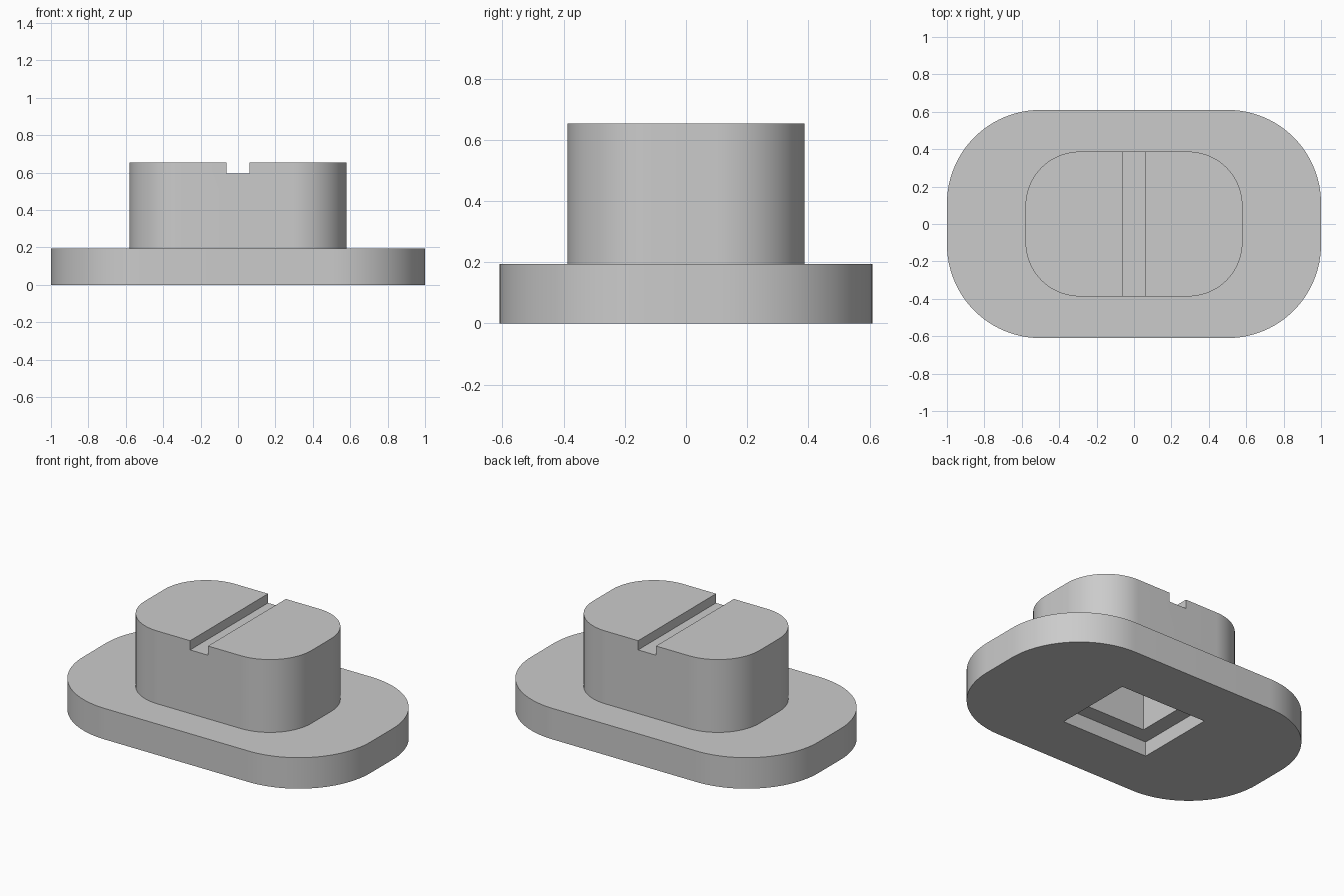
import bpy, bmesh, math

cube = bpy.data.objects.get("Cube")
if cube:
    bpy.data.objects.remove(cube, do_unlink=True)

grey = bpy.data.materials.new("neutral grey")
grey.use_nodes = True
colour = (0.6, 0.6, 0.6, 1)
grey.diffuse_color = colour
grey.node_tree.nodes["Principled BSDF"].inputs["Base Color"].default_value = colour


def rounded_block(name, half_x, half_y, bottom, top, radius=0, steps=24):
    """Upright block whose outline is a rectangle with rounded corners."""
    outline = []
    for i, (sx, sy) in enumerate([(1, 1), (-1, 1), (-1, -1), (1, -1)]):
        cx, cy = sx * (half_x - radius), sy * (half_y - radius)
        for k in range(steps + 1 if radius else 1):
            a = (i + k / steps) * math.pi / 2
            outline.append((cx + radius * math.cos(a), cy + radius * math.sin(a)))
    bm = bmesh.new()
    face = bm.faces.new([bm.verts.new((x, y, bottom)) for x, y in outline])
    grown = bmesh.ops.extrude_face_region(bm, geom=[face], use_keep_orig=True)
    raised = [g for g in grown["geom"] if isinstance(g, bmesh.types.BMVert)]
    bmesh.ops.translate(bm, verts=raised, vec=(0, 0, top - bottom))
    bmesh.ops.recalc_face_normals(bm, faces=bm.faces)
    mesh = bpy.data.meshes.new(name)
    bm.to_mesh(mesh)
    bm.free()
    mesh.materials.append(grey)
    obj = bpy.data.objects.new(name, mesh)
    bpy.context.collection.objects.link(obj)
    return obj


def combine(target, other, operation):
    """Apply a boolean and discard the helper block."""
    mod = target.modifiers.new(operation.lower(), "BOOLEAN")
    mod.operation, mod.object, mod.solver = operation, other, "EXACT"
    bpy.context.view_layer.objects.active = target
    bpy.ops.object.modifier_apply(modifier=mod.name)
    bpy.data.objects.remove(other, do_unlink=True)


# Wide flange with the raised boss on it
body = rounded_block("flanged_plug", 1.0, 0.61, 0, 0.195, 0.5)
combine(body, rounded_block("boss", 0.58, 0.387, 0.1, 0.653, 0.29), "UNION")

# Slot across the top
combine(body, rounded_block("slot", 0.062, 0.6, 0.595, 0.8), "DIFFERENCE")

# Stepped pocket in the underside
combine(body, rounded_block("pocket_mouth", 0.305, 0.26, -0.1, 0.092), "DIFFERENCE")
combine(body, rounded_block("pocket_core", 0.205, 0.16, -0.1, 0.45), "DIFFERENCE")

# Smooth corners, crisp edges
bpy.ops.object.select_all(action="DESELECT")
body.select_set(True)
bpy.context.view_layer.objects.active = body
bpy.ops.object.shade_smooth_by_angle(angle=math.radians(30))
